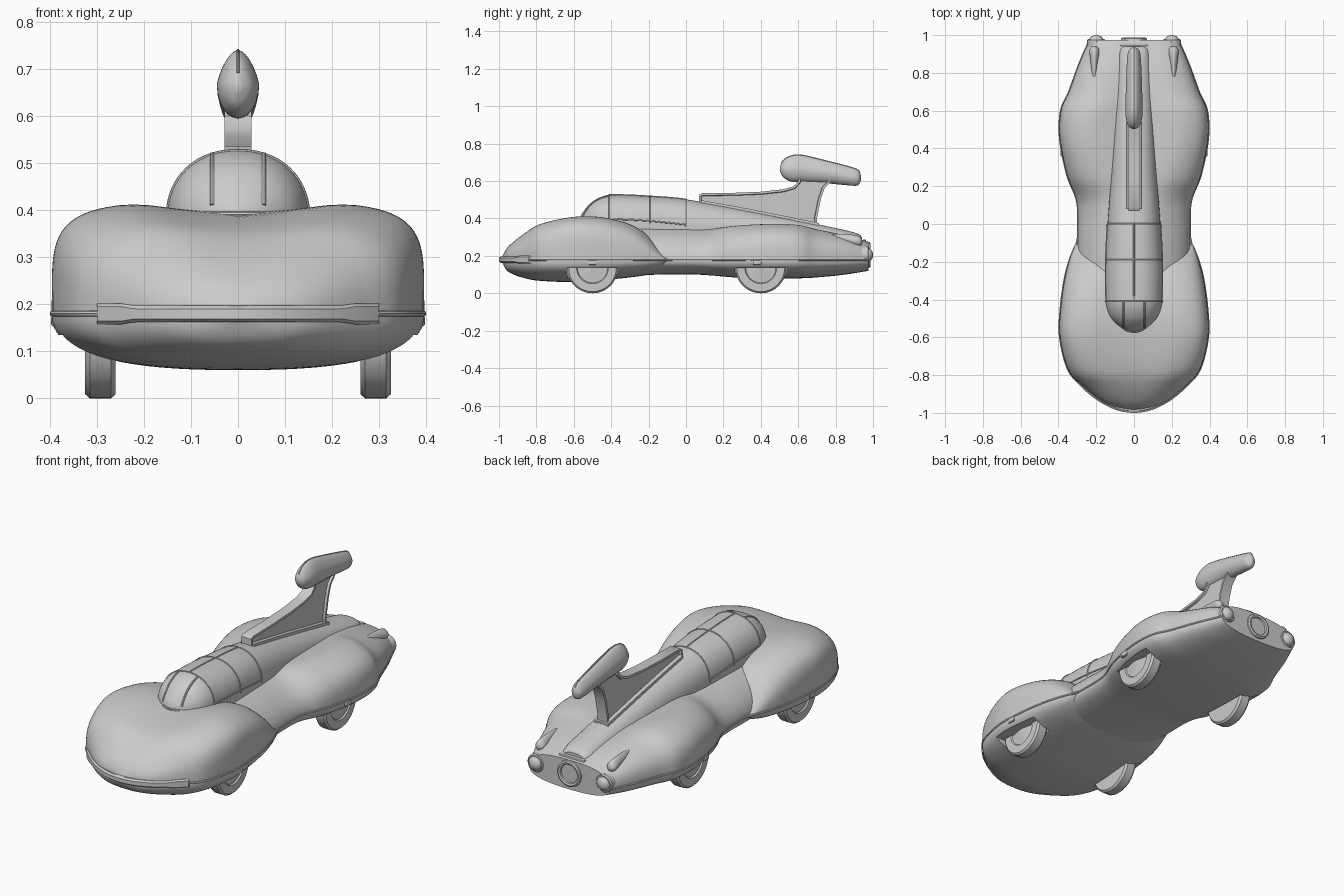
import bpy, bmesh
from math import sin, cos, pi, radians
from mathutils import Matrix

if "Cube" in bpy.data.objects:
    bpy.data.objects.remove(bpy.data.objects["Cube"])

BELT = 0.18
# y, half width, centre height, fender height, squareness, underside
FRONT = [(-.985, .02, .19, .19, 2.2, .17), (-.95, .15, .25, .25, 2.4, .115),
         (-.86, .27, .32, .33, 2.8, .08), (-.77, .35, .36, .38, 3.7, .066),
         (-.6, .393, .385, .413, 4.8, .06), (-.45, .39, .385, .412, 4.4, .07),
         (-.3, .37, .345, .378, 3.6, .085), (-.2, .345, .28, .315, 3, .1),
         (-.13, .318, .21, .23, 2.5, .125), (-.1, .30, .185, .187, 2.2, .16)]
HULL = [(-.62, .16, .37, .36, 2, .13), (-.45, .25, .375, .375, 2, .12),
        (-.3, .29, .375, .375, 1.9, .1), (-.1, .298, .372, .372, 1.85, .1),
        (.05, .297, .365, .365, 1.85, .1), (.14, .308, .352, .36, 2.1, .095),
        (.26, .355, .345, .375, 2.8, .085), (.45, .393, .335, .382, 3.4, .08),
        (.6, .388, .33, .378, 3.2, .08), (.7, .345, .325, .355, 2.8, .085),
        (.85, .29, .305, .318, 2.8, .1), (.975, .235, .275, .275, 2.8, .12)]
# y, half width, top, base
CABIN = [(-.568, .015, .40, .385), (-.55, .065, .435, .385), (-.5, .12, .49, .385),
         (-.43, .147, .523, .385), (-.35, .15, .526, .383), (-.2, .15, .519, .375),
         (0, .14, .502, .355), (.3, .118, .45, .325), (.7, .096, .37, .29),
         (.9, .08, .325, .28), (.94, .06, .30, .27)]
# y, centre height, half width, half height
POD = [(.502, .665, .008, .012), (.52, .665, .03, .045), (.56, .666, .043, .068),
       (.62, .666, .045, .072), (.75, .648, .042, .06), (.88, .625, .036, .049),
       (.92, .618, .027, .04), (.935, .617, .008, .015)]
TAILFIN = [(.74, .298, .004, .006), (.78, .297, .013, .02), (.86, .29, .02, .026),
           (.92, .28, .026, .027), (.94, .275, .012, .014)]


def dense(table, k=6):
    """Smooth a table of stations with Catmull-Rom."""
    out = []
    for i in range(len(table) - 1):
        a, b, c, d = (table[max(0, min(len(table) - 1, i + j))] for j in (-1, 0, 1, 2))
        for s in range(k):
            t = s / k
            out.append([.5 * (2*q + (r-p)*t + (2*p-5*q+4*r-v)*t*t + (3*q-p-3*r+v)*t**3)
                        for p, q, r, v in zip(a, b, c, d)])
    return out + [list(table[-1])]


def at(rows, y):
    for a, b in zip(rows, rows[1:]):
        if y <= b[0]:
            t = (y - a[0]) / (b[0] - a[0])
            return [p + (q - p) * t for p, q in zip(a, b)]
    return rows[-1]


def finish(ob, angle=35):
    bpy.ops.object.select_all(action='DESELECT')
    ob.select_set(True)
    bpy.context.view_layer.objects.active = ob
    bpy.ops.object.shade_smooth_by_angle(angle=radians(angle))
    return ob


def to_object(name, bm, angle=35):
    bmesh.ops.recalc_face_normals(bm, faces=bm.faces)
    me = bpy.data.meshes.new(name)
    bm.to_mesh(me)
    bm.free()
    ob = bpy.data.objects.new(name, me)
    bpy.context.collection.objects.link(ob)
    return finish(ob, angle)


def loft(name, rings, angle=35):
    bm = bmesh.new()
    vs = [[bm.verts.new(p) for p in r] for r in rings]
    n = len(rings[0])
    for a, b in zip(vs, vs[1:]):
        for i in range(n):
            bm.faces.new((a[i], a[(i+1) % n], b[(i+1) % n], b[i]))
    bm.faces.new(vs[0])
    bm.faces.new(vs[-1])
    return to_object(name, bm, angle)


def tube(name, pts, r):
    """Thin strip following a path."""
    cu = bpy.data.curves.new(name, 'CURVE')
    cu.dimensions, cu.bevel_depth, cu.bevel_resolution, cu.use_fill_caps = '3D', r, 2, True
    sp = cu.splines.new('POLY')
    sp.points.add(len(pts) - 1)
    for p, q in zip(sp.points, pts):
        p.co = (*q, 1)
    ob = bpy.data.objects.new(name, cu)
    bpy.context.collection.objects.link(ob)
    bpy.ops.object.select_all(action='DESELECT')
    ob.select_set(True)
    bpy.context.view_layer.objects.active = ob
    bpy.ops.object.convert(target='MESH')
    return finish(bpy.context.object)


def lathe(name, profile, loc, axis, n=32):
    """Round part about the x or y axis from (radius, depth) points."""
    rings = []
    for r, d in profile:
        ring = [(r*cos(2*pi*i/n), r*sin(2*pi*i/n)) for i in range(n)]
        rings.append([(loc[0]+d, loc[1]+a, loc[2]+b) if axis == 'x' else
                      (loc[0]+a, loc[1]+d, loc[2]+b) for a, b in ring])
    return loft(name, rings)


def box(name, loc, size, bevel=.005):
    bm = bmesh.new()
    bmesh.ops.create_cube(bm, size=1, matrix=Matrix.Translation(loc) @ Matrix.Diagonal((*size, 1)))
    bmesh.ops.bevel(bm, geom=bm.edges[:], offset=bevel, segments=2, affect='EDGES', profile=.5)
    return to_object(name, bm)


# Hull with rear fenders, and the front shell that tapers over it
def body_ring(row, n=72):
    y, w, c, f, e, b = row
    ring = []
    for i in range(n):
        a = 2 * pi * i / n
        s, k = sin(a), cos(a)
        p = e if s >= 0 else 2.5
        u, v = abs(k) ** (2 / p), abs(s) ** (2 / p)
        t = min(1, u / .65)
        top = c + (f - c) * t * t * (3 - 2 * t)
        ring.append((w * u * (1 if k > 0 else -1), y,
                     BELT + (top - BELT) * v if s >= 0 else BELT - (BELT - b) * v))
    return ring


front_rows, hull_rows = dense(FRONT), dense(HULL)
shells = [loft("front_shell", [body_ring(r) for r in front_rows]),
          loft("main_hull", [body_ring(r) for r in hull_rows])]

# Wheel wells, wheels and side clips
for side in (-1, 1):
    for end, y0, rows in (("front", -.5, front_rows), ("rear", .4, hull_rows)):
        arc = [(y0 + .139*cos(pi*i/20), .135 - .139*sin(pi*i/20)) for i in range(21)]
        cut = loft("well_cutter", [[(side*x, *p) for p in arc] for x in (.255, .5)])
        for shell in shells:
            m = shell.modifiers.new("well", 'BOOLEAN')
            m.operation, m.solver, m.object = 'DIFFERENCE', 'EXACT', cut
            bpy.context.view_layer.objects.active = shell
            bpy.ops.object.modifier_apply(modifier=m.name)
        bpy.data.objects.remove(cut)
        prof = [(.06, .0), (.127, 0), (.136, .01), (.136, .055), (.127, .065),
                (.085, .065), (.08, .058), (.06, .058), (.01, .07)]
        lathe(end + "_wheel", [(r, side*d) for r, d in prof], (side*.26, y0, .136), 'x', 40)
        box(end + "_side_clip", (side*(at(rows, y0)[1] - .006), y0-.02*(end == "rear"), .165),
            (.018, .045, .025))
for shell in shells:
    finish(shell)

# Side trim strips
edge = [r for r in front_rows if -.87 < r[0] < -.11] + [r for r in hull_rows if r[0] > -.1]
for side in (-1, 1):
    tube("side_trim", [(side*(r[1]-.003), r[0], BELT) for r in edge], .007)

# Front bumper
rings = []
for i in range(-24, 25):
    x = i / 80
    y, g = -1 + 1.75*x*x, .005 * max(0, min(1, (abs(x) - .22) / .03))
    rings.append([(x, y, .169-g), (x, y, .190+g), (x, y+.01, .197+g),
                  (x, y+.05, .197+g), (x, y+.05, .162-g), (x, y+.01, .162-g)])
loft("front_bumper", rings)


# Cabin and long tapering spine
def cabin_z(row, x, n=2.15):
    return row[3] + (row[2]-row[3]) * max(0, 1 - abs(x/row[1])**n) ** (1/n)


def arch(row, n=28):
    y, w, top, base = row
    return [(w*(1 if cos(a) > 0 else -1)*abs(cos(a))**.93, y,
             base + (top-base)*abs(sin(a))**.93) for a in (pi*i/n for i in range(n+1))]


cabin_rows = dense(CABIN)
loft("cabin", [arch(r) + [(-r[1], r[0], r[3]-.09), (r[1], r[0], r[3]-.09)] for r in cabin_rows])

# Window frames
for y in (-.41, -.19, 0):
    tube("window_hoop", arch(at(cabin_rows, y)), .004)
ys = [-.41 + .41*i/12 for i in range(13)]
tube("roof_rib", [(0, y, at(cabin_rows, y)[2]) for y in ys], .004)
for side in (-1, 1):
    tube("window_sill", [(side*at(cabin_rows, y)[1], y, at(cabin_rows, y)[3]+.012) for y in ys], .004)
    tube("windshield_rib", [(side*.055, y, cabin_z(at(cabin_rows, y), .055))
                            for y in (-.551 + .141*i/14 for i in range(15))], .005)
nose = [r for r in cabin_rows if r[0] < -.4]
tube("canopy_seal", [(-r[1], r[0], r[3]+.006) for r in nose[::-1]] +
     [(r[1], r[0], r[3]+.006) for r in nose], .006)

# Dorsal fin with recessed panels
outline = [(.07, .47), (.07, .525), (.085, .535), (.25, .537), (.4, .543), (.52, .556), (.575, .572),
           (.6, .60), (.605, .65), (.79, .63), (.765, .585), (.74, .56), (.72, .5), (.70, .40), (.70, .35)]
bm = bmesh.new()
face = bm.faces.new([bm.verts.new((-.029, y, z)) for y, z in outline])
ext = bmesh.ops.extrude_face_region(bm, geom=[face])
bmesh.ops.translate(bm, vec=(.058, 0, 0), verts=[v for v in ext["geom"] if isinstance(v, bmesh.types.BMVert)])
bmesh.ops.recalc_face_normals(bm, faces=bm.faces)
sides = [f for f in bm.faces if abs(f.normal.x) > .9]
bmesh.ops.inset_individual(bm, faces=sides, thickness=.012, depth=0)
bmesh.ops.inset_individual(bm, faces=sides, thickness=.003, depth=-.012)
to_object("dorsal_fin", bm)
# Fin foot flange along the spine
loft("fin_foot", [[(x, y, at(cabin_rows, y)[2] + dz) for x, dz in
                   ((-.042, -.03), (-.038, .008), (.038, .008), (.042, -.03))]
                  for y in (.08 + .63*i/12 for i in range(13))])


# Pod on top of the fin, and small tail fins
def pod(name, table, x0):
    angles = [2*pi*i/24 for i in range(24)]
    loft(name, [[(x0 + rx*cos(a)*(1 - .3*max(0, sin(a))), y, z + rz*sin(a)) for a in angles]
                for y, z, rx, rz in dense(table, 4)], 60)


pod("fin_pod", POD, 0)
tube("pod_ridge", [(0, r[0], r[1]+r[3]) for r in dense(POD, 4)[2:-2]], .003)
for side in (-1, 1):
    pod("tail_fin", TAILFIN, side*.21)
    # Tail lamps
    lathe("tail_lamp", [(.046, -.06), (.048, .0), (.042, .006), (.036, .006), (.033, .012),
                        (.024, .021), (.012, .026), (.002, .027)], (side*.2, .973, .205), 'y')

# Central exhaust ring and rear bar
lathe("exhaust", [(.065, -.08), (.07, -.01), (.068, .006), (.06, .01), (.05, .007),
                  (.044, -.02), (.042, -.03), (.003, -.03)][:6] + [(.044, -.001), (.003, -.001)],
      (0, .977, .205), 'y')
box("rear_bar", (0, .952, .277), (.15, .02, .02))
